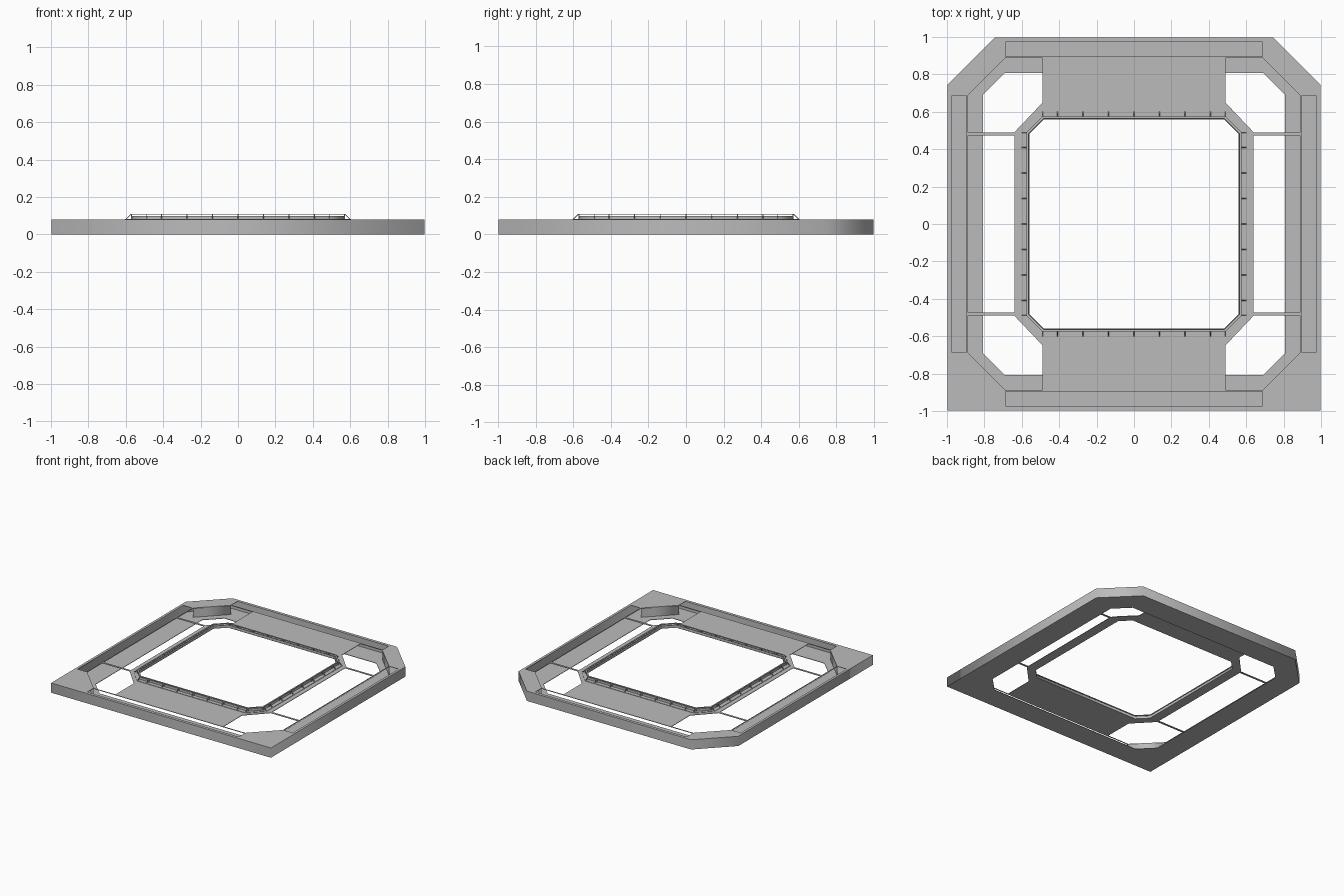
import bpy, bmesh, math
from mathutils import Vector

if "Cube" in bpy.data.objects:
    bpy.data.objects.remove(bpy.data.objects["Cube"])

grey = bpy.data.materials.new("mid grey")
grey.diffuse_color = (0.5, 0.5, 0.5, 1)
grey.use_nodes = True
grey.node_tree.nodes["Principled BSDF"].inputs["Base Color"].default_value = grey.diffuse_color


def sheet(name, loops, z0, z1):
    """Flat plate from an outer loop and hole loops, extruded from z0 to z1."""
    cu = bpy.data.curves.new(name, 'CURVE')
    cu.dimensions = '2D'
    cu.fill_mode = 'BOTH'
    cu.extrude = (z1 - z0) / 2
    for pts in loops:
        sp = cu.splines.new('POLY')
        sp.points.add(len(pts) - 1)
        for p, (x, y) in zip(sp.points, pts):
            p.co = (x, y, 0, 1)
        sp.use_cyclic_u = True
    ob = bpy.data.objects.new(name, cu)
    bpy.context.collection.objects.link(ob)
    ob.location.z = (z0 + z1) / 2
    bpy.ops.object.select_all(action='DESELECT')
    ob.select_set(True)
    bpy.context.view_layer.objects.active = ob
    bpy.ops.object.convert(target='MESH')
    ob = bpy.context.object
    ob.data.materials.clear()
    ob.data.materials.append(grey)
    return ob


def octagon(a, b):
    """Square of half-size a whose straight sides reach to b."""
    return [(a, -b), (a, b), (b, a), (-b, a), (-a, b), (-a, -b), (-b, -a), (b, -a)]


def outline(s, c):
    """Outer shape: square front corners, cut back corners."""
    return [(-s, -s), (s, -s), (s, c), (c, s), (-c, s), (-s, c)]


def rect(x0, x1, y0, y1):
    return [(x0, y0), (x1, y0), (x1, y1), (x0, y1)]


def bars(name, segments, r):
    """Thin square bars between pairs of points."""
    bm = bmesh.new()
    for a, b in segments:
        a, b = Vector(a), Vector(b)
        d = (b - a).normalized()
        up = Vector((0, 0, 1)) if abs(d.z) < 0.9 else Vector((1, 0, 0))
        u = d.cross(up).normalized() * r
        v = d.cross(u).normalized() * r
        ring = [[bm.verts.new(p + i * u + j * v)
                 for i, j in ((-1, -1), (1, -1), (1, 1), (-1, 1))] for p in (a, b)]
        for k in range(4):
            n = (k + 1) % 4
            bm.faces.new((ring[0][k], ring[0][n], ring[1][n], ring[1][k]))
        bm.faces.new(ring[0][::-1])
        bm.faces.new(ring[1])
    bmesh.ops.recalc_face_normals(bm, faces=bm.faces)
    me = bpy.data.meshes.new(name)
    bm.to_mesh(me)
    bm.free()
    me.materials.append(grey)
    ob = bpy.data.objects.new(name, me)
    bpy.context.collection.objects.link(ob)


TOP = 0.08
outer = outline(0.997, 0.745)

# Top deck with rim slots, side openings, corner openings and centre opening
holes = [octagon(0.56, 0.482)]
corner = [(0.888, 0.49), (0.888, 0.687), (0.687, 0.888),
          (0.49, 0.888), (0.49, 0.648), (0.64, 0.49)]
for sx in (-1, 1):
    holes.append(rect(sx * 0.895, sx * 0.977, -0.685, 0.685))
    holes.append(rect(-0.687, 0.687, sx * 0.895, sx * 0.973))
    holes.append(rect(sx * 0.64, sx * 0.888, -0.473, 0.473))
    for sy in (-1, 1):
        holes.append([(sx * x, sy * y) for x, y in corner])
sheet("top_deck", [outer] + holes, TOP - 0.004, TOP)

# Lower ring plate and outer wall
sheet("bottom_ring", [outer, octagon(0.808, 0.69)], 0, 0.004)
sheet("outer_wall", [outer, outline(0.98, 0.738)], 0.003, TOP - 0.003)

# Diagonal inner walls under the deck corners
for sx in (-1, 1):
    for sy in (-1, 1):
        pts = [(0.888, 0.687), (0.687, 0.888), (0.691, 0.892), (0.892, 0.691)]
        sheet("corner_wall", [[(sx * x, sy * y) for x, y in pts]], 0.003, TOP - 0.003)

# Raised lip around the centre opening
sheet("lip_wall", [octagon(0.567, 0.486), octagon(0.561, 0.482)], TOP - 0.002, 0.098)
sheet("lip_rail", [octagon(0.575, 0.489), octagon(0.564, 0.483)], 0.105, 0.11)
sheet("lip_foot", [octagon(0.603, 0.492), octagon(0.594, 0.488)], TOP - 0.002, TOP + 0.003)

# Sloped braces and short posts along the lip
segs = []
for t in (-0.488, -0.41, -0.273, -0.137, 0, 0.137, 0.273, 0.41, 0.488):
    for s in (-1, 1):
        for swap in (False, True):
            def at(r, z):
                return (t, s * r, z) if swap else (s * r, t, z)
            segs.append((at(0.6, TOP), at(0.572, 0.108)))
            segs.append((at(0.57, TOP), at(0.57, 0.108)))
bars("lip_braces", segs, 0.0025)
